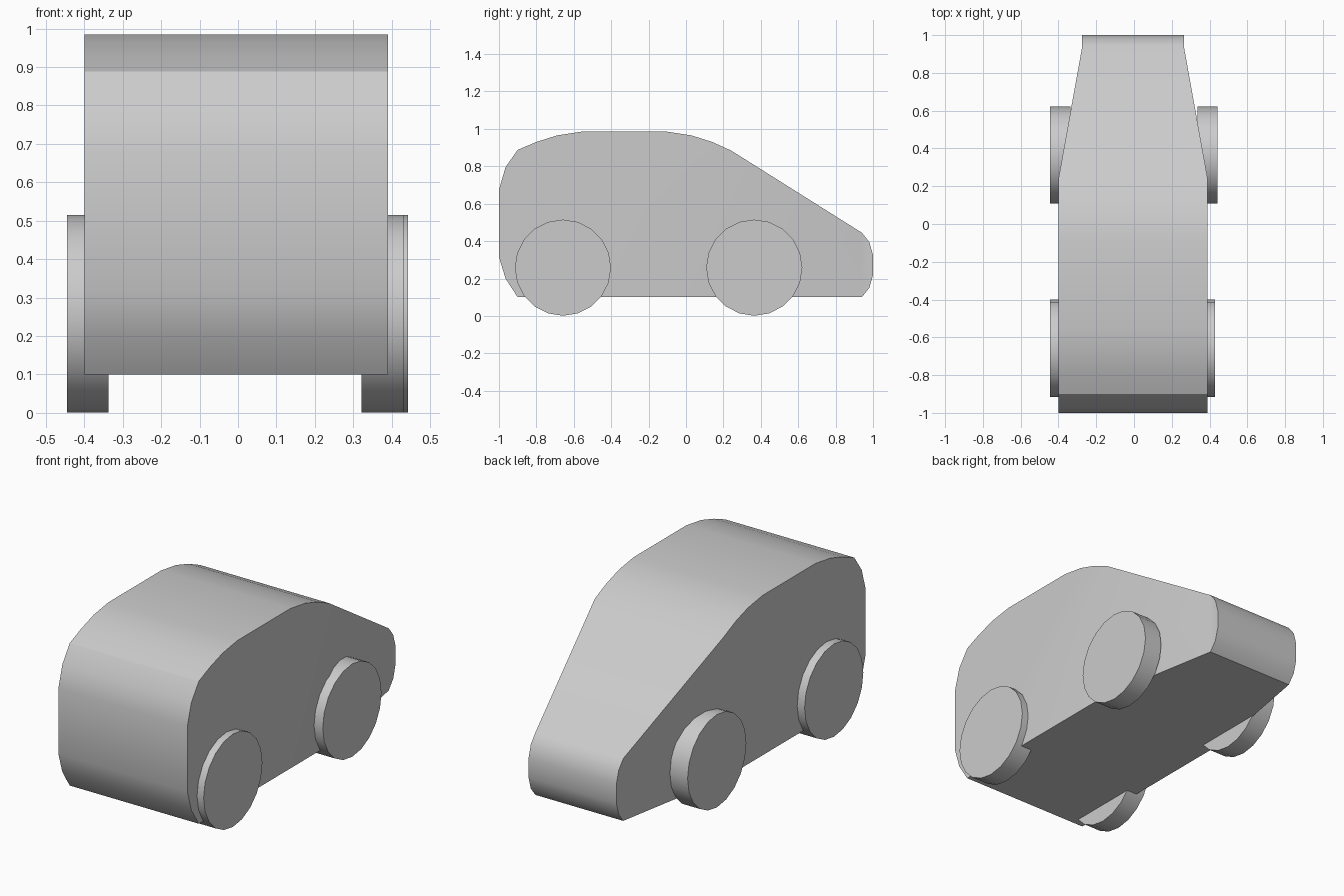
import bpy, bmesh, math

if "Cube" in bpy.data.objects:
    bpy.data.objects.remove(bpy.data.objects["Cube"])

CENTER_X = -0.005


def finish(name, bm):
    bmesh.ops.recalc_face_normals(bm, faces=bm.faces[:])
    mesh = bpy.data.meshes.new(name)
    bm.to_mesh(mesh)
    bm.free()
    obj = bpy.data.objects.new(name, mesh)
    bpy.context.collection.objects.link(obj)
    bpy.ops.object.select_all(action='DESELECT')
    obj.select_set(True)
    bpy.context.view_layer.objects.active = obj
    bpy.ops.object.shade_smooth_by_angle(angle=math.radians(30))
    return obj


def half_width(y):
    # straight sides, then a taper towards the nose
    t = min(max((y - 0.24) / 0.70, 0), 1)
    return 0.395 - 0.126 * t


# Body: side outline (y, z) cut into three sections so the sides bend cleanly
tail = [(0.24, 0.10), (-0.90, 0.10), (-0.965, 0.20), (-1.0, 0.315), (-1.0, 0.675),
        (-0.965, 0.795), (-0.90, 0.888), (-0.80, 0.93), (-0.69, 0.965),
        (-0.56, 0.985), (-0.10, 0.985), (0.03, 0.965), (0.14, 0.93), (0.24, 0.885)]
nose = [(0.94, 0.445), (0.98, 0.395), (1.0, 0.325), (1.0, 0.22), (0.98, 0.15), (0.94, 0.10)]
outline = tail + nose
n, k = len(outline), len(tail)

bm = bmesh.new()
sides = []
for s in (-1, 1):
    v = [bm.verts.new((CENTER_X + s * half_width(y), y, z)) for y, z in outline]
    bm.faces.new(v[:k])
    bm.faces.new((v[0], v[k - 1], v[k], v[-1]))
    bm.faces.new(v[k:])
    sides.append(v)
a, b = sides
for i in range(n):
    j = (i + 1) % n
    bm.faces.new((a[i], a[j], b[j], b[i]))
finish("body", bm)


# Wheels: plain 20-sided discs sunk into the body
def wheel(name, x_mid, y):
    bm = bmesh.new()
    bmesh.ops.create_cone(bm, cap_ends=True, segments=20, radius1=0.257,
                          radius2=0.257, depth=0.108)
    for v in bm.verts:
        x, r, z = v.co
        v.co = (x_mid + z, y + x, 0.258 + r)
    finish(name, bm)


wheel("front_left_wheel", -0.391, -0.658)
wheel("front_right_wheel", 0.376, -0.658)
wheel("back_left_wheel", -0.391, 0.365)
wheel("back_right_wheel", 0.389, 0.365)
